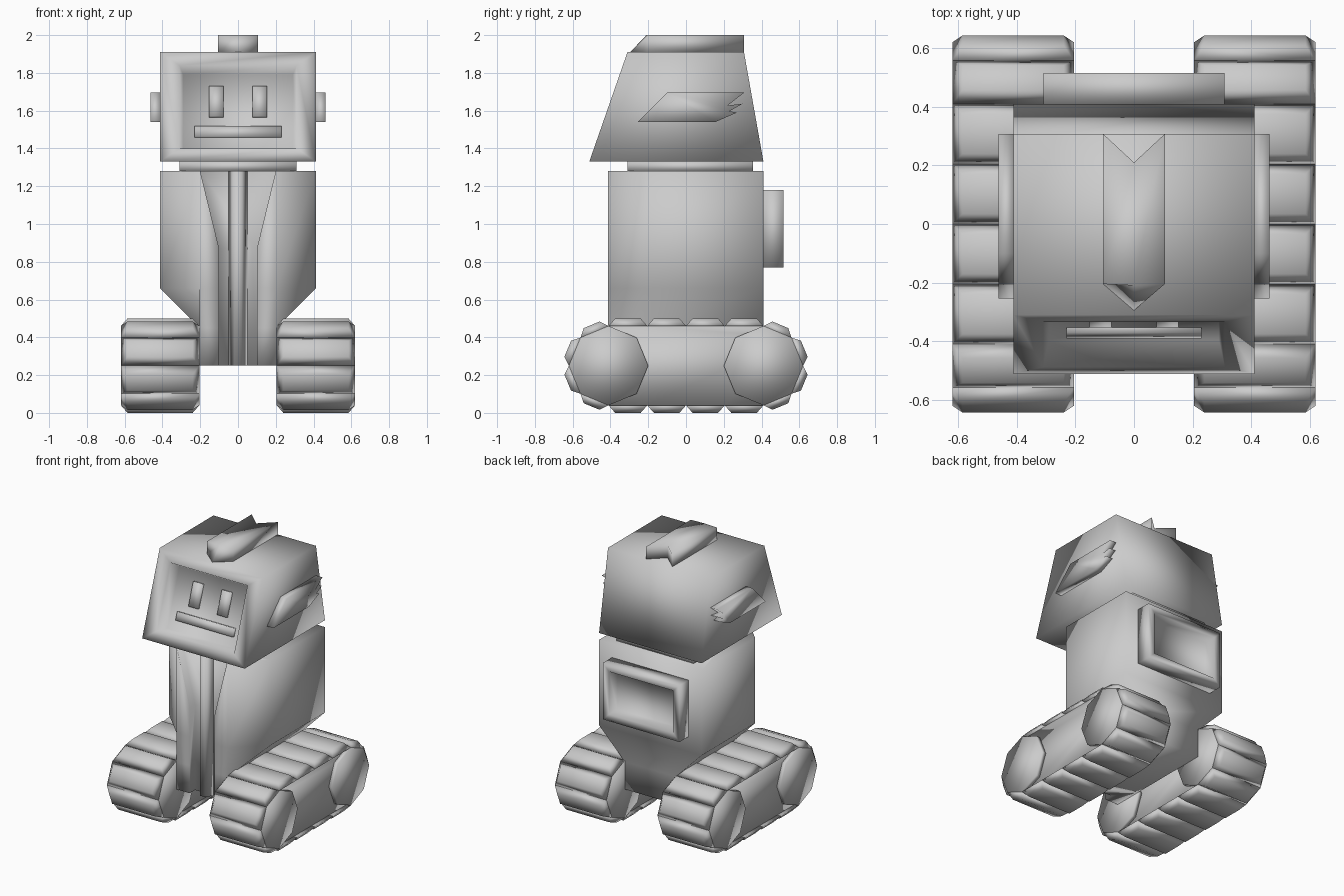
import bpy, bmesh, math
from mathutils import Vector, Matrix

old = bpy.data.objects.get("Cube")
if old:
    bpy.data.objects.remove(old, do_unlink=True)

grey = bpy.data.materials.new("plain_grey")
grey.use_nodes = True
COLOUR = (0.6, 0.6, 0.6, 1)
grey.diffuse_color = COLOUR
grey.node_tree.nodes["Principled BSDF"].inputs["Base Color"].default_value = COLOUR


def finish(name, bm):
    """Turn a bmesh into a smooth shaded grey object."""
    bmesh.ops.recalc_face_normals(bm, faces=bm.faces)
    for f in bm.faces:
        f.smooth = True
    me = bpy.data.meshes.new(name)
    bm.to_mesh(me)
    bm.free()
    me.materials.append(grey)
    ob = bpy.data.objects.new(name, me)
    bpy.context.collection.objects.link(ob)
    return ob


def loft(bm, rings):
    """Skin a closed solid over rings with equal point counts."""
    vs = [[bm.verts.new(p) for p in r] for r in rings]
    n = len(vs[0])
    for a, b in zip(vs, vs[1:]):
        for i in range(n):
            j = (i + 1) % n
            bm.faces.new((a[i], a[j], b[j], b[i]))
    bm.faces.new(vs[0])
    bm.faces.new(vs[-1])


def side_prism(bm, outline, x0, x1):
    """Extrude a (y, z) outline along x."""
    loft(bm, [[(x, y, z) for y, z in outline] for x in (x0, x1)])


def box(bm, x, y, z):
    side_prism(bm, [(y[0], z[0]), (y[1], z[0]), (y[1], z[1]), (y[0], z[1])], *x)


def sink_panel(bm, facing, border, half_width, depth, taper):
    """Cut a framed recess with tapering walls into the face that looks along y."""
    bmesh.ops.recalc_face_normals(bm, faces=bm.faces)
    face = max(bm.faces, key=lambda f: f.normal.y * facing)
    bmesh.ops.inset_individual(bm, faces=[face], thickness=border, use_even_offset=True)
    for v in face.verts:
        v.co.x = math.copysign(half_width, v.co.x)
    bmesh.ops.inset_individual(bm, faces=[face], thickness=taper, use_even_offset=True)
    bmesh.ops.translate(bm, verts=list(face.verts), vec=face.normal * -depth)


# Head with a sunken face
bm = bmesh.new()
side_prism(bm, [(-.512, 1.33), (.41, 1.33), (.307, 1.91), (-.31, 1.91)], -.412, .412)
sink_panel(bm, -1, .075, .31, .09, .02)
finish("head", bm)

# Eyes and mouth lie on the sloping floor of the recess
slope = math.atan2(.2, .58)


def face_part(name, x, z, width, height):
    y = -.51 + math.tan(slope) * (z - 1.33) + .09 / math.cos(slope)
    b = bmesh.new()
    bmesh.ops.create_cube(b, size=1, matrix=Matrix.Translation((x, y, z))
                          @ Matrix.Rotation(-slope, 4, 'X')
                          @ Matrix.Diagonal((width, .04, height, 1)))
    finish(name, b)


face_part("left_eye", .115, 1.645, .075, .17)
face_part("right_eye", -.115, 1.645, .075, .17)
face_part("mouth", 0, 1.485, .46, .06)

# Arrow shaped crest on the head
bm = bmesh.new()
rings = []
for z, tip in ((1.91, -.295), (2.0, -.21)):
    rings.append([(.105, -.205, z), (.105, .307, z), (0, .21, z),
                  (-.105, .307, z), (-.105, -.205, z), (0, tip, z)])
loft(bm, rings)
finish("crest", bm)

# Slanted ears with a ragged rear edge
ear = [(-.255, 1.54), (.155, 1.54), (.27, 1.59), (.23, 1.597),
       (.3, 1.637), (.22, 1.627), (.307, 1.695), (-.1, 1.695)]
for side, label in ((1, "left"), (-1, "right")):
    bm = bmesh.new()
    side_prism(bm, ear, side * .41, side * .463)
    finish(label + "_ear", bm)

# Neck
bm = bmesh.new()
box(bm, (-.31, .31), (-.31, .355), (1.28, 1.33))
finish("neck", bm)

# Body: wide chest with chamfered front corners over a narrow keel
bm = bmesh.new()
rings = []
for z, w in ((.25, .205), (.45, .205), (.66, .412), (1.28, .412)):
    half = [(.205, -.412), (w, -.205), (w, .41)]
    rings.append([(x, y, z) for x, y in half] + [(-x, y, z) for x, y in reversed(half)])
loft(bm, rings)
body = finish("body", bm)

# Lapel shaped recess in the chest
bm = bmesh.new()
half = [(.1, .2), (.1, .87), (.2, 1.28), (.2, 1.35)]
outline = half + [(-x, z) for x, z in reversed(half)]
loft(bm, [[(x, y, z) for x, z in outline] for y in (-.5, -.35)])
cutter = finish("lapel_cutter", bm)
cut = body.modifiers.new("lapel", 'BOOLEAN')
cut.operation = 'DIFFERENCE'
cut.solver = 'EXACT'
cut.object = cutter
bpy.context.view_layer.objects.active = body
body.select_set(True)
bpy.ops.object.modifier_apply(modifier=cut.name)
bpy.data.objects.remove(cutter, do_unlink=True)

# Raised ridge down the middle of the recess
bm = bmesh.new()
ridge = [(-.05, -.35), (-.02, -.405), (.02, -.405), (.05, -.35)]
loft(bm, [[(x, y, z) for x, y in ridge] for z in (.25, 1.28)])
finish("chest_ridge", bm)

# Framed panel on the back
bm = bmesh.new()
box(bm, (-.308, .308), (.41, .515), (.77, 1.18))
sink_panel(bm, 1, .05, .258, .08, .01)
finish("back_panel", bm)

# Tracks: recessed core, end wheel discs and chamfered tread plates
R, AXLE, MID = .21, .41, .25
RECESS = .03


def arc(y, start, count):
    return [(y + R * math.cos(math.radians(start + 45 * i)),
             MID + R * math.sin(math.radians(start + 45 * i))) for i in range(count)]


steps = [AXLE * t for t in (-.5, 0, .5)]
loop = (arc(AXLE, -90, 5) + [(-y, MID + R) for y in steps]
        + arc(-AXLE, 90, 5) + [(y, MID - R) for y in steps])

for side, label in ((1, "left"), (-1, "right")):
    inner, outer = side * .205, side * .62
    inset = side * RECESS
    bm = bmesh.new()
    side_prism(bm, loop, inner + inset, outer - inset)
    finish(label + "_track_core", bm)
    for y, end in ((-AXLE, "front"), (AXLE, "rear")):
        bm = bmesh.new()
        side_prism(bm, arc(y, 0, 8), inner, inner + inset)
        side_prism(bm, arc(y, 0, 8), outer - inset, outer)
        finish(label + "_" + end + "_wheel", bm)
    bm = bmesh.new()
    for a, b in zip(loop, loop[1:] + loop[:1]):
        a, b = Vector(a), Vector(b)
        along = (b - a).normalized()
        out = Vector((along.y, -along.x)) * .04
        rings = []
        for trim, lift in ((0, 0), (.035, 1)):
            p, q = a + along * trim + out * lift, b - along * trim + out * lift
            x0, x1 = inner + side * trim, outer - side * trim
            rings.append([(x0, *p), (x1, *p), (x1, *q), (x0, *q)])
        loft(bm, rings)
    finish(label + "_treads", bm)
